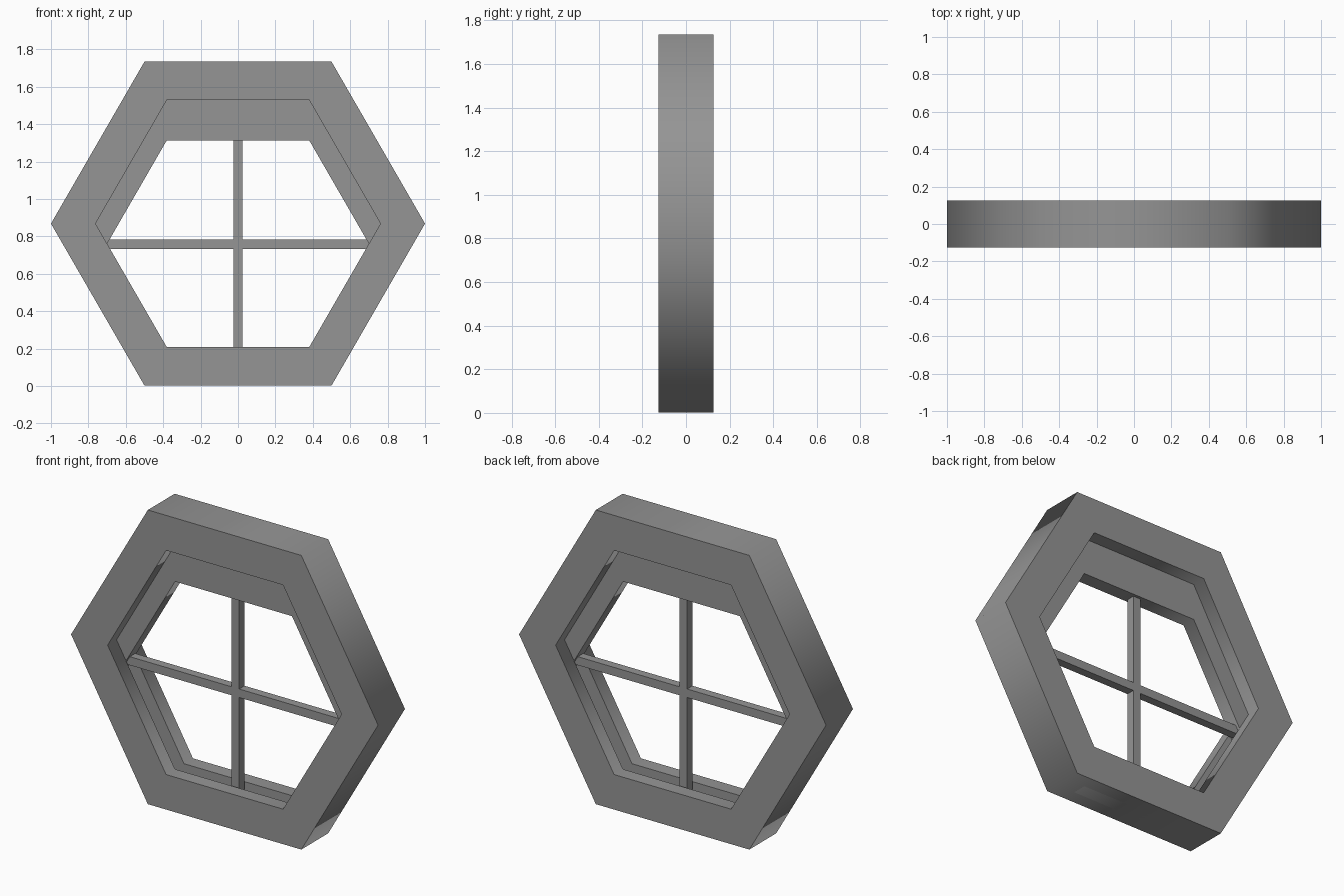
import bpy, bmesh, math

if "Cube" in bpy.data.objects:
    bpy.data.objects.remove(bpy.data.objects["Cube"], do_unlink=True)

MID = 0.868          # height of the frame centre
DROP = 0.215         # how far the middle layer's opening sits below centre
HALF = 0.125         # half depth of the frame
THIRD = 0.042        # half depth of the middle layer
OPENING = 0.762      # corner radius of the openings

# Single grey material
grey = bpy.data.materials.new("mid grey")
grey.use_nodes = True
colour = (0.30, 0.30, 0.30, 1)
grey.diffuse_color = colour
grey.node_tree.nodes["Principled BSDF"].inputs["Base Color"].default_value = colour


def add_object(name, bm):
    bmesh.ops.recalc_face_normals(bm, faces=bm.faces)
    mesh = bpy.data.meshes.new(name)
    bm.to_mesh(mesh)
    bm.free()
    mesh.materials.append(grey)
    obj = bpy.data.objects.new(name, mesh)
    bpy.context.collection.objects.link(obj)
    return obj


def hexagon(bm, radius, y, drop=0.0):
    """Hexagon with corners left and right, kept just above the ground."""
    corners = [math.radians(60 * i) for i in range(6)]
    return [bm.verts.new((radius * math.cos(a), y,
                          max(MID - drop + radius * math.sin(a), 0.002)))
            for a in corners]


# Frame: hexagonal rings lofted into one closed body with a lowered middle layer
bm = bmesh.new()
rings = [hexagon(bm, 1, -HALF),
         hexagon(bm, OPENING, -HALF),
         hexagon(bm, OPENING, -THIRD),
         hexagon(bm, OPENING, -THIRD, DROP),
         hexagon(bm, OPENING, THIRD, DROP),
         hexagon(bm, OPENING, THIRD),
         hexagon(bm, OPENING, HALF),
         hexagon(bm, 1, HALF)]
for k, ring in enumerate(rings):
    following = rings[(k + 1) % len(rings)]
    for i in range(6):
        j = (i + 1) % 6
        bm.faces.new((ring[i], ring[j], following[j], following[i]))
frame = add_object("window_frame", bm)

# The outer rim is shaded softly around its corners, everything else is flat
bpy.ops.object.select_all(action="DESELECT")
frame.select_set(True)
bpy.context.view_layer.objects.active = frame
bpy.ops.object.shade_smooth_by_angle(angle=math.radians(65))


# Crossing glazing bars
def bar(name, size, centre):
    bm = bmesh.new()
    bmesh.ops.create_cube(bm, size=1)
    bmesh.ops.scale(bm, vec=size, verts=bm.verts)
    bmesh.ops.translate(bm, vec=centre, verts=bm.verts)
    return add_object(name, bm)


bar("horizontal_bar", (1.45, 0.05, 0.05), (0, 0, 0.757))
bar("vertical_bar", (0.05, 0.05, 1.33), (0, 0, 0.67))
